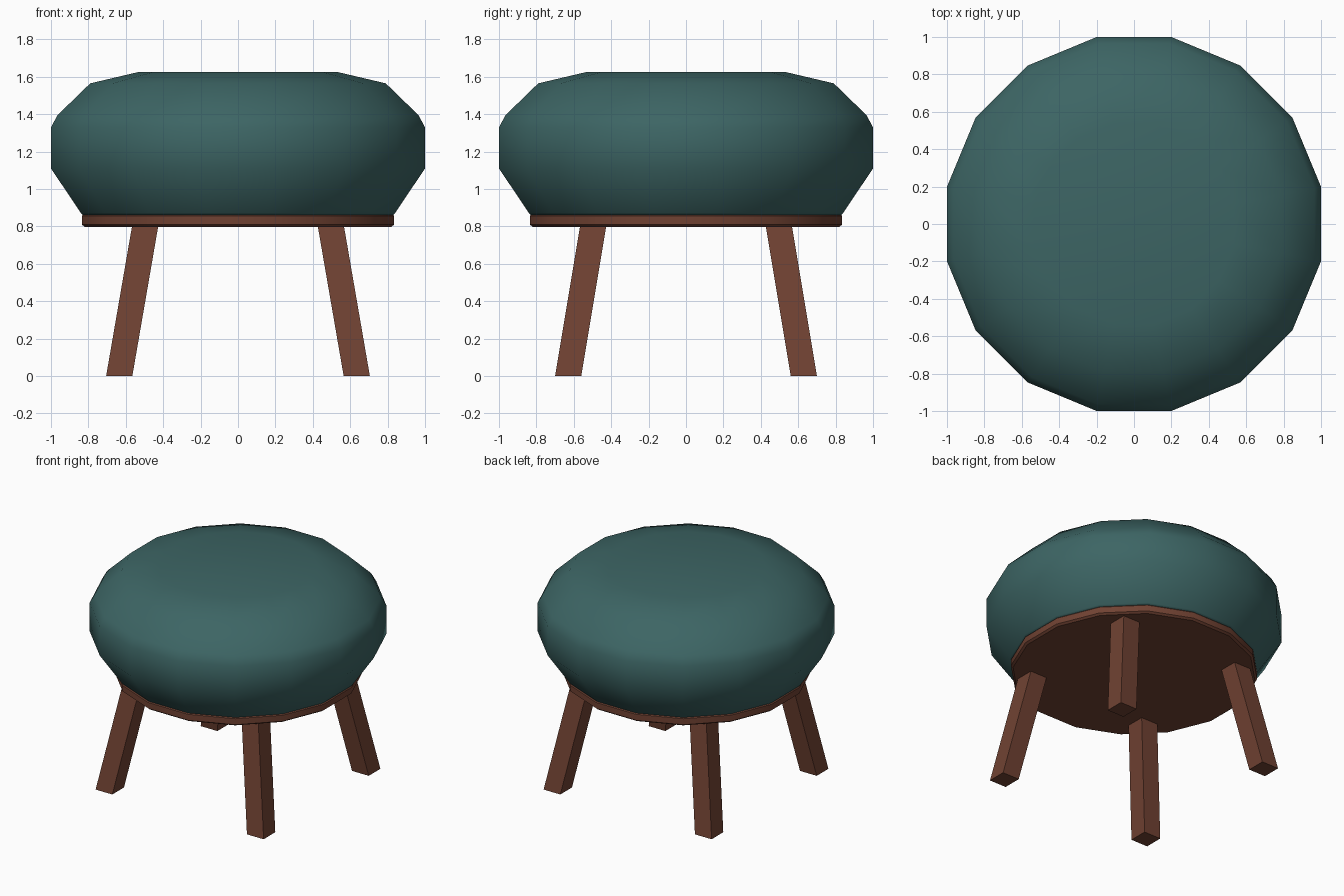
import bpy, bmesh, math

if "Cube" in bpy.data.objects:
    bpy.data.objects.remove(bpy.data.objects["Cube"])

SIDES = 16


def material(name, rgb):
    m = bpy.data.materials.new(name)
    m.diffuse_color = (*rgb, 1)
    m.use_nodes = True
    m.node_tree.nodes["Principled BSDF"].inputs["Base Color"].default_value = m.diffuse_color
    return m


teal = material("teal fabric", (0.046, 0.130, 0.128))
brown = material("brown wood", (0.162, 0.054, 0.032))


def finish(name, bm, mat, smooth=None):
    bmesh.ops.recalc_face_normals(bm, faces=bm.faces[:])
    me = bpy.data.meshes.new(name)
    bm.to_mesh(me)
    bm.free()
    me.materials.append(mat)
    ob = bpy.data.objects.new(name, me)
    bpy.context.collection.objects.link(ob)
    if smooth:
        bpy.ops.object.select_all(action='DESELECT')
        ob.select_set(True)
        bpy.context.view_layer.objects.active = ob
        bpy.ops.object.shade_smooth_by_angle(angle=math.radians(smooth))
    return ob


def lathe(name, profile, mat, smooth):
    """Sweep (flat-side radius, z) pairs into a capped 16-sided solid."""
    bm = bmesh.new()
    rings = []
    for r, z in profile:
        R = r / math.cos(math.pi / SIDES)
        angles = [2 * math.pi * (i + 0.5) / SIDES for i in range(SIDES)]
        rings.append([bm.verts.new((R * math.cos(a), R * math.sin(a), z)) for a in angles])
    for a, b in zip(rings, rings[1:]):
        for i in range(SIDES):
            j = (i + 1) % SIDES
            bm.faces.new((a[i], a[j], b[j], b[i]))
    bm.faces.new(rings[0])
    bm.faces.new(rings[-1])
    return finish(name, bm, mat, smooth)


def leg(name, sx, sy):
    """Square post sheared outwards, with level ends."""
    bm = bmesh.new()
    bmesh.ops.create_cube(bm, size=1)
    for v in bm.verts:
        top = v.co.z > 0
        cx, cy, z = (0.495, 0.495, 0.81) if top else (0.635, 0.63, 0)
        v.co = (sx * cx + v.co.x * 0.14, sy * cy + v.co.y * 0.14, z)
    return finish(name, bm, brown)


# Padded seat
lathe("cushion", [(0.83, 0.862), (0.84, 0.872), (1.0, 1.11), (1.0, 1.33), (0.965, 1.395),
                  (0.79, 1.565), (0.535, 1.625)], teal, 50)
# Wooden base under the seat
lathe("seat_board", [(0.82, 0.798), (0.835, 0.81), (0.835, 0.855), (0.825, 0.865)], brown, 30)
# Four splayed legs
for fb, sy in (("front", -1), ("back", 1)):
    for lr, sx in (("left", -1), ("right", 1)):
        leg(f"{fb}_{lr}_leg", sx, sy)
